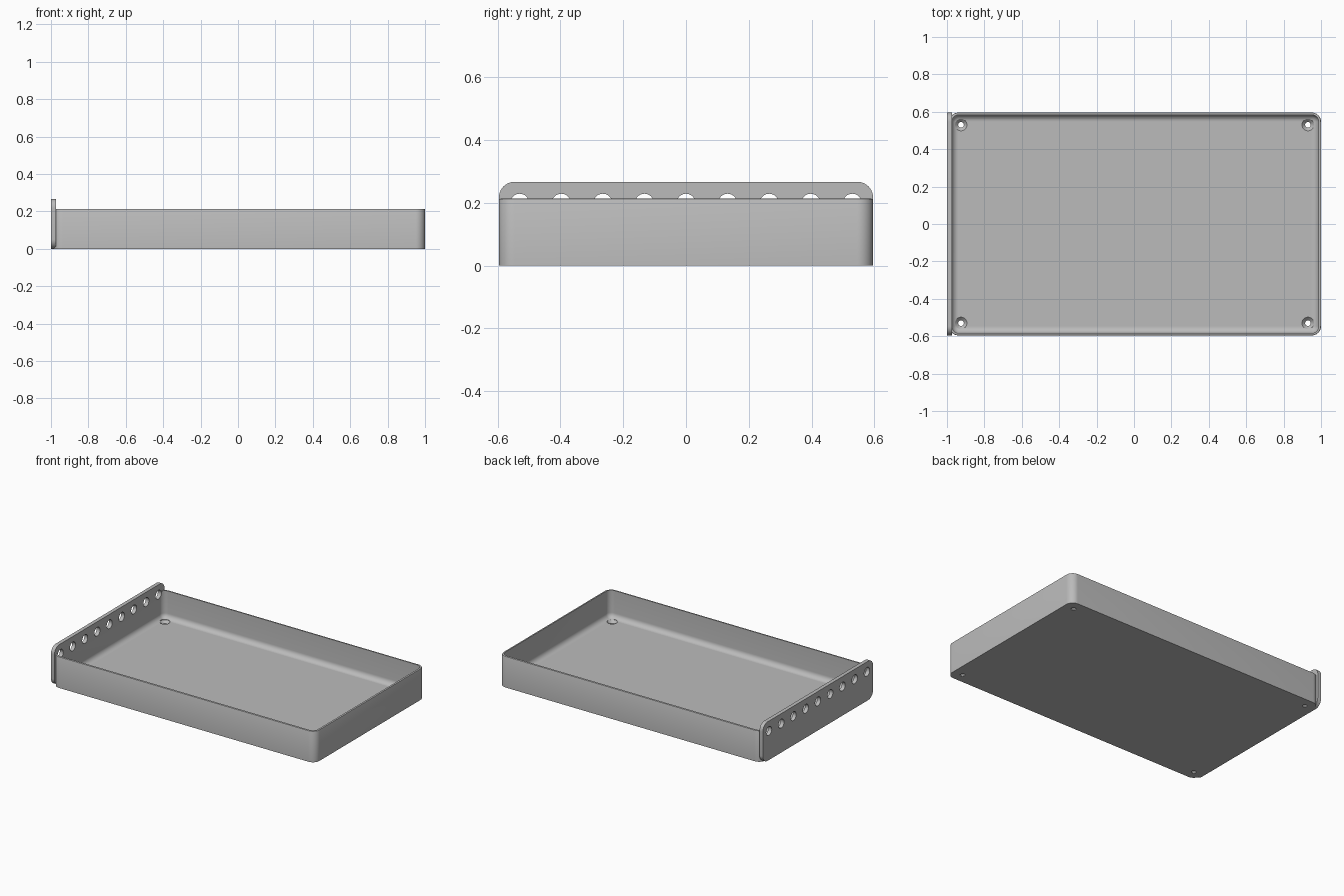
import bpy, bmesh, math
from mathutils import Matrix, Vector

if "Cube" in bpy.data.objects:
    bpy.data.objects.remove(bpy.data.objects["Cube"], do_unlink=True)

grey = bpy.data.materials.new("plain grey")
grey.use_nodes = True
grey.diffuse_color = (0.5, 0.5, 0.5, 1)
grey.node_tree.nodes["Principled BSDF"].inputs["Base Color"].default_value = (0.5, 0.5, 0.5, 1)

HALF_Y, HEIGHT, WALL, FLOOR = 0.596, 0.213, 0.0125, 0.025
LEFT, RIGHT, CORNER, FILLET = -0.987, 1.0, 0.05, 0.035
PLATE_IN, PLATE_TOP = -0.974, 0.267


def make_object(name, bm):
    bmesh.ops.recalc_face_normals(bm, faces=bm.faces)
    mesh = bpy.data.meshes.new(name)
    bm.to_mesh(mesh)
    bm.free()
    mesh.materials.append(grey)
    obj = bpy.data.objects.new(name, mesh)
    bpy.context.collection.objects.link(obj)
    return obj


def rounded_rect(x0, x1, y0, y1, r, steps=10):
    pts = []
    corners = [(x1 - r, y1 - r), (x0 + r, y1 - r), (x0 + r, y0 + r), (x1 - r, y0 + r)]
    for q, (cx, cy) in enumerate(corners):
        for i in range(steps + 1):
            a = math.pi / 2 * (q + i / steps)
            pts.append((cx + r * math.cos(a), cy + r * math.sin(a)))
    return pts


def loft(bm, rings):
    loops = [[bm.verts.new(p) for p in ring] for ring in rings]
    for a, b in zip(loops, loops[1:]):
        for i in range(len(a)):
            j = (i + 1) % len(a)
            bm.faces.new((a[i], a[j], b[j], b[i]))
    bm.faces.new(loops[0][::-1])
    bm.faces.new(loops[-1])


def boolean(target, tool, operation):
    mod = target.modifiers.new(operation.title(), "BOOLEAN")
    mod.operation, mod.solver, mod.object = operation, "EXACT", tool
    bpy.context.view_layer.objects.active = target
    bpy.ops.object.modifier_apply(modifier=mod.name)
    bpy.data.objects.remove(tool, do_unlink=True)


# Tray shell: (inset, height) profile running up the outside and down the inside
edge = 0.005
profile = [(0, 0), (0, HEIGHT - edge), (edge * 0.3, HEIGHT - edge * 0.3), (edge, HEIGHT),
           (WALL, HEIGHT)]
for i in range(9):
    a = math.pi / 2 * i / 8
    profile.append((WALL + FILLET * (1 - math.cos(a)), FLOOR + FILLET * (1 - math.sin(a))))
bm = bmesh.new()
loft(bm, [[(x, y, z) for x, y in rounded_rect(LEFT + d, RIGHT - d, d - HALF_Y, HALF_Y - d, CORNER - d)]
          for d, z in profile])
tray = make_object("tray", bm)

# Tall end plate with rounded corners
bm = bmesh.new()
outline = rounded_rect(-HALF_Y, HALF_Y, 0, PLATE_TOP, 0.05)
loft(bm, [[(x, y, z) for y, z in outline] for x in (-1, PLATE_IN)])
boolean(tray, make_object("end_plate", bm), "UNION")

# Row of round holes through the end plate
bm = bmesh.new()
turn = Matrix.Rotation(math.pi / 2, 4, "Y")
for i in range(9):
    place = Matrix.Translation((-0.985, (i - 4) * 0.1325, 0.199))
    bmesh.ops.create_cone(bm, cap_ends=True, segments=32, radius1=0.03, radius2=0.03,
                          depth=0.08, matrix=place @ turn)
boolean(tray, make_object("plate_holes", bm), "DIFFERENCE")

# Countersunk screw holes in the floor corners
bm = bmesh.new()
for x in (-0.925, 0.93):
    for y in (-0.53, 0.53):
        loft(bm, [[(x + r * math.cos(math.tau * i / 32), y + r * math.sin(math.tau * i / 32), z)
                   for i in range(32)]
                  for r, z in ((0.015, -0.02), (0.015, 0.008), (0.032, FLOOR), (0.032, 0.05))])
boolean(tray, make_object("screw_holes", bm), "DIFFERENCE")

# Smooth shading with sharp edges kept
tray.select_set(True)
bpy.context.view_layer.objects.active = tray
bpy.ops.object.shade_smooth_by_angle(angle=math.radians(30))
